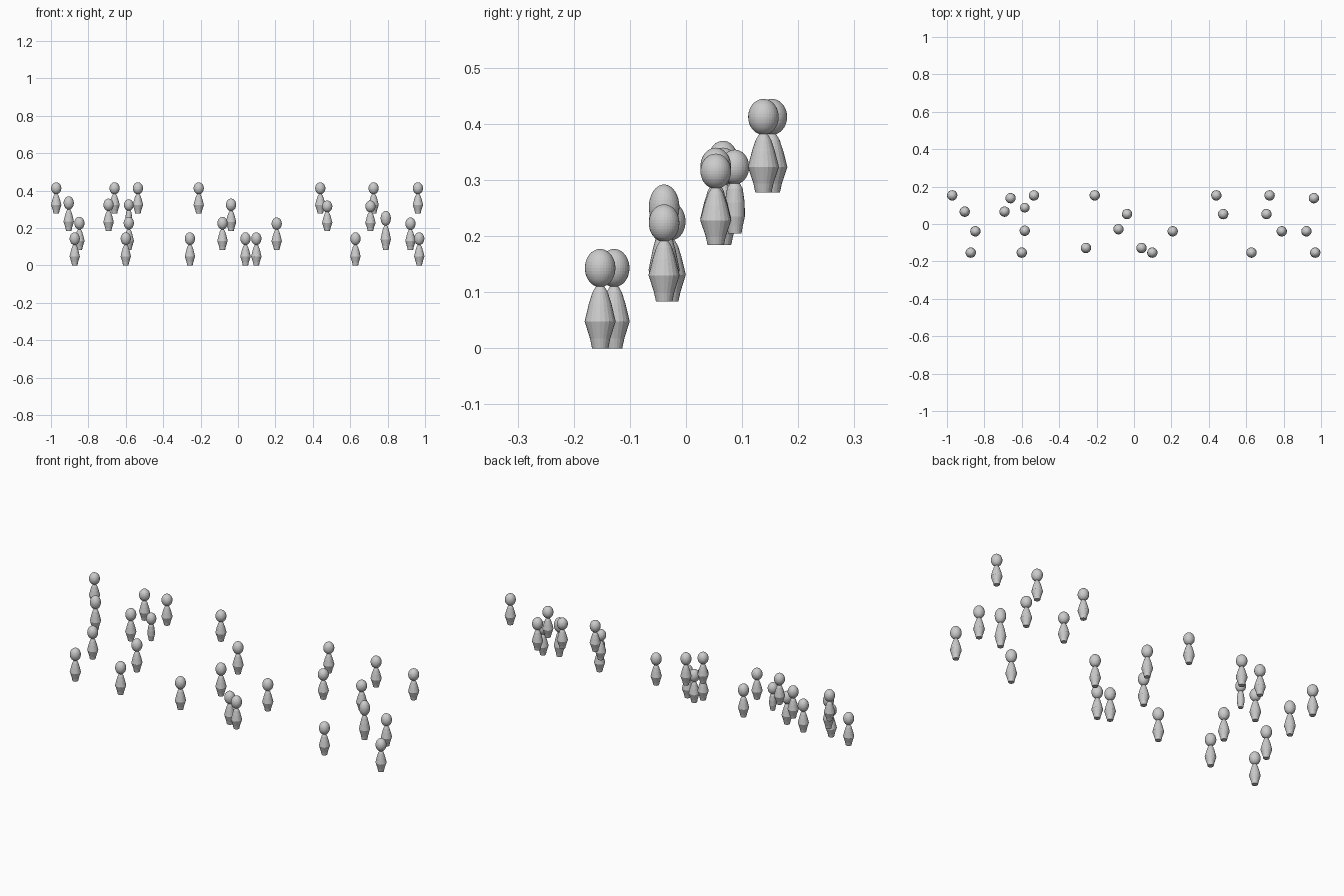
import bpy, bmesh, math

if "Cube" in bpy.data.objects:
    bpy.data.objects.remove(bpy.data.objects["Cube"])

SIDES = 20


def lathe(name, profile):
    """Closed turned mesh from (radius, height) points."""
    bm = bmesh.new()
    rings = []
    for r, z in profile:
        rings.append([bm.verts.new((r * math.cos(2 * math.pi * i / SIDES),
                                    r * math.sin(2 * math.pi * i / SIDES), z))
                      for i in range(SIDES)])
    for a, b in zip(rings, rings[1:]):
        for i in range(SIDES):
            j = (i + 1) % SIDES
            bm.faces.new((a[i], a[j], b[j], b[i]))
    bm.faces.new(rings[0][::-1])
    bm.faces.new(rings[-1])
    me = bpy.data.meshes.new(name)
    bm.to_mesh(me)
    bm.free()
    return me


def egg(name, r, h, z):
    """Upright stretched sphere."""
    bm = bmesh.new()
    bmesh.ops.create_uvsphere(bm, u_segments=32, v_segments=20, radius=1)
    for v in bm.verts:
        v.co = (v.co.x * r, v.co.y * r, v.co.z * h + z)
    me = bpy.data.meshes.new(name)
    bm.to_mesh(me)
    bm.free()
    return me


# Shared meshes: adult figure and slimmer small figure
body = lathe("body", [(.0145, 0), (.018, .017), (.0277, .048), (.0205, .078),
                      (.014, .099), (.009, .108), (.006, .112)])
head = egg("head", .0272, .034, .143)
small_body = lathe("small_body", [(.012, 0), (.014, .012), (.018, .03),
                                  (.0175, .055), (.014, .08), (.007, .092)])
small_head = egg("small_head", .0255, .031, .118)


def figure(name, x, y, z, sz=1.0, parts=(body, head)):
    for me, part in zip(parts, ("body", "head")):
        ob = bpy.data.objects.new(f"{name}_{part}", me)
        ob.location = (x, y, z)
        ob.scale = (1, 1, sz)
        bpy.context.collection.objects.link(ob)


# Four stepped rows of spectators: base height, then (x, y, height scale)
ROWS = [
    (0.0, [(-.873, -.153, 1), (-.60, -.153, 1), (-.257, -.128, 1),
           (.04, -.128, 1), (.098, -.153, 1), (.628, -.153, 1),
           (.969, -.153, 1)]),
    (.083, [(-.848, -.039, 1), (-.584, -.036, 1), (-.083, -.028, 1),
            (.207, -.039, .98), (.79, -.039, 1.18), (.922, -.039, .98)]),
    (.184, [(-.905, .066, 1.05), (-.692, .066, .98), (-.037, .053, .98),
            (.477, .053, .92), (.708, .053, .92)]),
    (.278, [(-.972, .153, .94), (-.66, .138, .94), (-.535, .153, .94),
            (-.21, .153, .94), (.44, .153, .94), (.725, .153, .94),
            (.962, .138, .94)]),
]
for r, (z, seats) in enumerate(ROWS, 1):
    for i, (x, y, sz) in enumerate(seats, 1):
        figure(f"row{r}_figure{i}", x, y, z, sz)

# Small slim figure in the third row
figure("small_figure", -.584, .087, .205, 1, (small_body, small_head))
